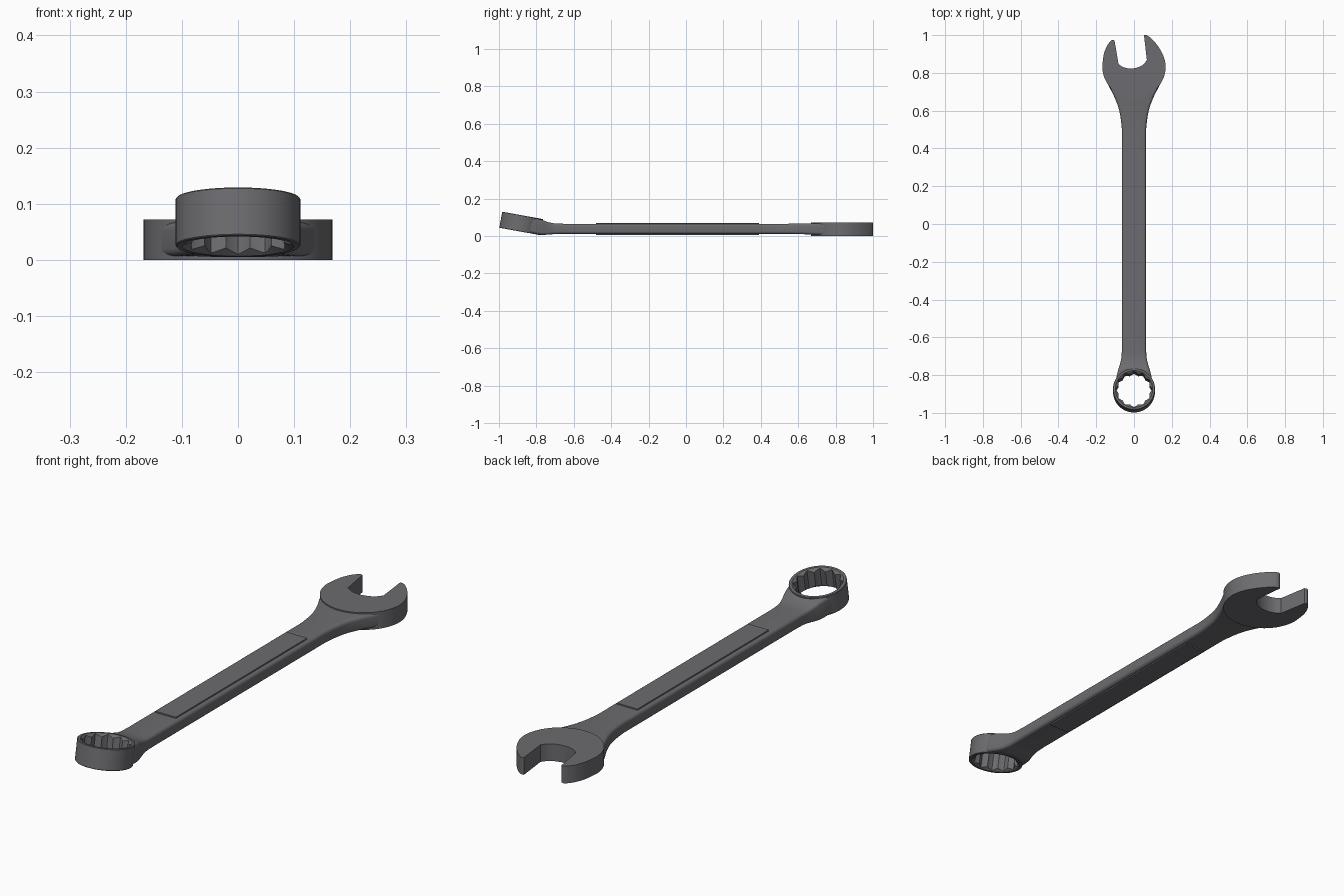
import bpy, bmesh, math
from mathutils import Matrix

if "Cube" in bpy.data.objects:
    bpy.data.objects.remove(bpy.data.objects["Cube"])

steel = bpy.data.materials.new("dark steel")
steel.diffuse_color = (0.15, 0.148, 0.16, 1)
steel.use_nodes = True
steel.node_tree.nodes["Principled BSDF"].inputs["Base Color"].default_value = steel.diffuse_color


def finish(name, bm):
    bmesh.ops.recalc_face_normals(bm, faces=bm.faces)
    me = bpy.data.meshes.new(name)
    bm.to_mesh(me)
    bm.free()
    ob = bpy.data.objects.new(name, me)
    bpy.context.collection.objects.link(ob)
    me.materials.append(steel)
    return ob


def smooth(ob):
    bpy.ops.object.select_all(action='DESELECT')
    ob.select_set(True)
    bpy.context.view_layer.objects.active = ob
    bpy.ops.object.shade_smooth_by_angle(angle=math.radians(28))


def bridge(bm, loops, closed=False):
    n = len(loops[0])
    pairs = list(zip(loops, loops[1:]))
    if closed:
        pairs.append((loops[-1], loops[0]))
    for a, b in pairs:
        for i in range(n):
            j = (i + 1) % n
            bm.faces.new((a[i], a[j], b[j], b[i]))


def spline(pts, sub=5):
    """Catmull-Rom curve through tuples of any length."""
    p = [pts[0]] + pts + [pts[-1]]
    out = []
    for k in range(1, len(p) - 2):
        for s in range(sub):
            t = s / sub
            out.append(tuple(0.5 * (2*b + (c-a)*t + (2*a-5*b+4*c-d)*t*t + (3*b-a-3*c+d)*t**3)
                             for a, b, c, d in zip(*p[k-1:k+3])))
    return out + [pts[-1]]


# Shank with both necks: rounded-rectangle sections lofted along y (y, half width, bottom, top)
ring_neck = spline([(-.84, .099, .018, .098), (-.80, .091, .010, .093), (-.77, .083, .006, .086),
                    (-.74, .074, .007, .075), (-.70, .066, .010, .067), (-.64, .064, .011, .065)])
head_neck = spline([(.43, .064, .011, .065), (.51, .065, .011, .065), (.60, .078, .010, .066),
                    (.67, .103, .008, .067), (.72, .128, .006, .067), (.767, .150, .005, .067),
                    (.80, .156, .005, .067)])
bm = bmesh.new()
loops = []
for y, w, zb, zt in ring_neck + head_neck:
    r, loop = 0.014, []
    for q, (sx, z) in enumerate([(1, zt - r), (-1, zt - r), (-1, zb + r), (1, zb + r)]):
        for s in range(6):
            a = math.pi / 2 * (q + s / 5)
            loop.append(bm.verts.new((sx * (w - r) + r * math.cos(a), y, z + r * math.sin(a))))
    loops.append(loop)
bridge(bm, loops)
bm.faces.new(loops[0])
bm.faces.new(loops[-1])
shank = finish("shank", bm)

# Tilted box-end frame
tilt = Matrix.Translation((0, -.881, .067)) @ Matrix.Rotation(math.radians(-10.2), 4, 'X')

# Clear the shank out of the ring's hole
bm = bmesh.new()
bmesh.ops.create_cone(bm, cap_ends=True, segments=96, radius1=.104, radius2=.104, depth=.4, matrix=tilt)
cutter = finish("hole_cutter", bm)
cutter.hide_render = True
mod = shank.modifiers.new("hole", 'BOOLEAN')
mod.operation = 'DIFFERENCE'
mod.solver = 'EXACT'
mod.object = cutter
bpy.context.view_layer.objects.active = shank
bpy.ops.object.modifier_apply(modifier=mod.name)
bpy.data.objects.remove(cutter)
smooth(shank)

# Box end: ring with a chamfered twelve-point hole
bm = bmesh.new()
N, H = 96, .0435


def ring_loop(fn):
    out = []
    for i in range(N):
        k = abs((i % 8) - 4) / 4          # 1 at notch, 0 at tooth tip
        rad, z = fn(k)
        a = 2 * math.pi * i / N
        out.append(bm.verts.new((rad * math.cos(a), rad * math.sin(a), z)))
    return out


profile = [lambda k: (.109, -H), lambda k: (.111, -H + .002), lambda k: (.111, H - .002), lambda k: (.109, H),
           lambda k: (.099, H), lambda k: (.084 + .012 * k, H - .012 + .009 * k),
           lambda k: (.084 + .012 * k, -H + .012 - .009 * k), lambda k: (.099, -H)]
bridge(bm, [ring_loop(f) for f in profile], closed=True)
bm.transform(tilt)
smooth(finish("box_end", bm))

# Open end: round head with two jaws, extruded upward
arc = [(.168 * math.cos(a), .835 + .168 * math.sin(a))
       for a in (math.pi * (1 + i / 40) for i in range(41))]
right = spline([(.168, .835), (.163, .868), (.151, .900), (.133, .933), (.110, .963),
                (.086, .987), (.066, 1.0), (.053, .999)], 4)
slot = spline([(.068, .868), (.050, .845), (.020, .829), (-.018, .823), (-.055, .830), (-.082, .847)])
left = spline([(-.103, .971), (-.114, .975), (-.126, .966), (-.146, .937), (-.161, .893), (-.168, .835)], 4)
bm = bmesh.new()
face = bm.faces.new([bm.verts.new((x, y, 0)) for x, y in arc + right[1:] + slot + left[:-1]])
ext = bmesh.ops.extrude_face_region(bm, geom=[face])
bmesh.ops.translate(bm, vec=(0, 0, .072), verts=[v for v in ext["geom"] if isinstance(v, bmesh.types.BMVert)])
if not face.is_valid or len(bm.faces) < len(arc):
    raise RuntimeError("open end failed")
smooth(finish("open_end", bm))

# Raised grip panels on the top and bottom of the shank
for name, z in (("top_panel", .066), ("bottom_panel", .010)):
    bm = bmesh.new()
    bmesh.ops.create_cube(bm, size=1, matrix=Matrix.Translation((0, -.045, z)) @ Matrix.Diagonal((.096, .87, .009, 1)))
    finish(name, bm)
